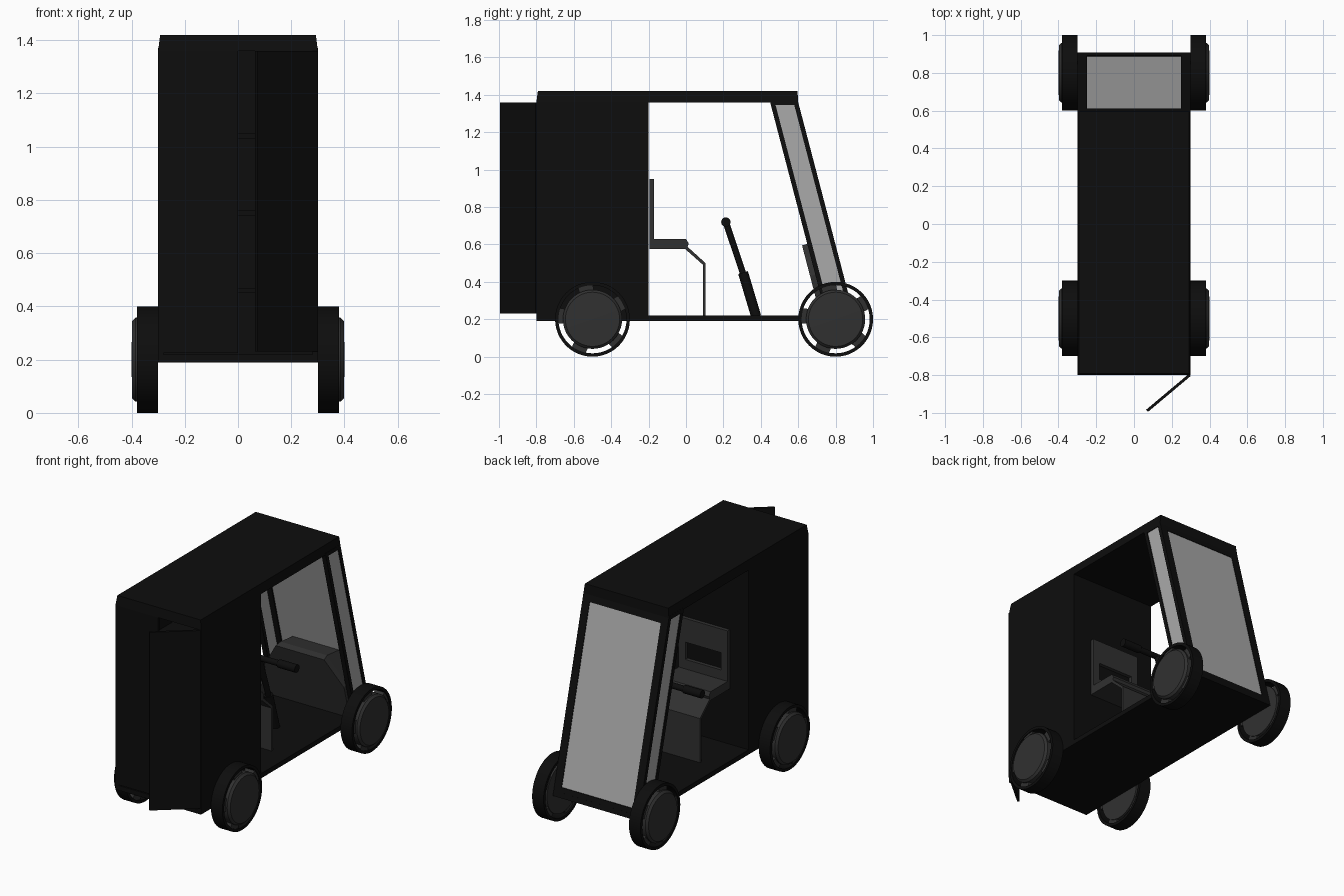
import bpy, bmesh, math
from mathutils import Matrix, Vector

if "Cube" in bpy.data.objects:
    bpy.data.objects.remove(bpy.data.objects["Cube"])


def mat(name, v, a=1.0):
    m = bpy.data.materials.new(name)
    m.diffuse_color = (v, v, v, a)
    m.use_nodes = True
    m.node_tree.nodes["Principled BSDF"].inputs["Base Color"].default_value = m.diffuse_color
    return m


BLACK, DARK, GLASS = mat("black", 0.004), mat("dark_grey", 0.03), mat("glass", 0.4)


def finish(name, bm, m, smooth=False):
    bmesh.ops.recalc_face_normals(bm, faces=bm.faces)
    me = bpy.data.meshes.new(name)
    bm.to_mesh(me)
    bm.free()
    me.materials.append(m)
    ob = bpy.data.objects.new(name, me)
    bpy.context.collection.objects.link(ob)
    if smooth:
        bpy.context.view_layer.objects.active = ob
        bpy.ops.object.select_all(action='DESELECT')
        ob.select_set(True)
        bpy.ops.object.shade_smooth_by_angle(angle=math.radians(35))
    return ob


def box(name, x, y, z, m):
    bm = bmesh.new()
    bmesh.ops.create_cube(bm, size=1)
    for v in bm.verts:
        v.co = [r[0] if c < 0 else r[1] for c, r in zip(v.co, (x, y, z))]
    return finish(name, bm, m)


def prism(name, profile, x0, x1, m):
    """Extrude a (y, z) profile from x0 to x1."""
    bm = bmesh.new()
    f = bm.faces.new([bm.verts.new((x0, y, z)) for y, z in profile])
    r = bmesh.ops.extrude_face_region(bm, geom=[f])
    bmesh.ops.translate(bm, vec=(x1 - x0, 0, 0),
                        verts=[g for g in r["geom"] if isinstance(g, bmesh.types.BMVert)])
    return finish(name, bm, m)


def lathe(name, profile, centre, side, m, segs=48):
    """Spin a closed (x, radius) profile about the wheel axle."""
    bm = bmesh.new()
    rings = []
    for i in range(segs):
        a = 2 * math.pi * i / segs
        rings.append([bm.verts.new((side * x, centre[0] + r * math.cos(a), centre[1] + r * math.sin(a)))
                      for x, r in profile])
    n = len(profile)
    for i in range(segs):
        a, b = rings[i], rings[(i + 1) % segs]
        for j in range(n):
            bm.faces.new((a[j], a[(j + 1) % n], b[(j + 1) % n], b[j]))
    bmesh.ops.remove_doubles(bm, verts=bm.verts, dist=1e-5)
    return finish(name, bm, m, True)


# slope of the windscreen: y of its outer face at height z
def screen_y(z):
    return 0.6 + (1.36 - z) * 0.262


def slanted(front, back, z0, z1):
    return [(screen_y(z0) - front, z0), (screen_y(z1) - front, z1),
            (screen_y(z1) - back, z1), (screen_y(z0) - back, z0)]


# floor and roof
prism("floor", [(-0.8, 0.19), (0.907, 0.19), (0.899, 0.22), (-0.8, 0.22)], -0.3, 0.3, BLACK)
roof = box("roof", (-0.3, 0.3), (-0.8, 0.6), (1.36, 1.42), BLACK)
for v in roof.data.vertices:
    if v.co.z > 1.4:
        v.co.x *= 0.975
        v.co.y += 0.008 if v.co.y < 0 else -0.004

# cargo box with one closed and one open rear door
for s, n in ((-1, "left"), (1, "right")):
    box("cargo_wall_" + n, sorted((s * 0.28, s * 0.3)), (-0.8, -0.2), (0.22, 1.36), BLACK)
box("cargo_bulkhead", (-0.28, 0.28), (-0.22, -0.2), (0.22, 1.36), BLACK)
box("cargo_door_closed", (-0.28, 0), (-0.8, -0.785), (0.225, 1.36), BLACK)
door = box("cargo_door_open", (-0.295, 0), (0, 0.015), (0.23, 1.36), BLACK)
door.data.transform(Matrix.Translation((0.3, -0.805, 0)) @ Matrix.Rotation(math.radians(40), 4, 'Z'))
for i in range(3):
    z = 0.45 + 0.29 * i
    box("cargo_shelf", (-0.28, 0.28), (-0.74, -0.22), (z, z + 0.02), BLACK)

# windscreen, side windows and their pillars
prism("windscreen", slanted(0.004, 0.016, 0.24, 1.36), -0.25, 0.25, GLASS)
prism("windscreen_sill", slanted(0, 0.025, 0.2, 0.25), -0.25, 0.25, BLACK)
prism("windscreen_header", slanted(0, 0.025, 1.32, 1.37), -0.25, 0.25, BLACK)
for s in (-1, 1):
    prism("front_pillar", slanted(0, 0.025, 0.2, 1.37), s * 0.25, s * 0.3, BLACK)
    prism("rear_pillar", slanted(0.125, 0.15, 0.2, 1.37), s * 0.27, s * 0.3, BLACK)
    prism("side_window", slanted(0.025, 0.125, 0.2, 1.345), s * 0.285, s * 0.295, GLASS)
    prism("side_window_header", slanted(0.025, 0.125, 1.345, 1.37), s * 0.27, s * 0.3, BLACK)

# dashboard leaning with the windscreen
bm = bmesh.new()
outline = [(-0.28, 0.22), (0.28, 0.22), (0.28, 0.43), (0.17, 0.595), (-0.17, 0.595), (-0.28, 0.43)]
rear = [bm.verts.new((x, screen_y(z) - 0.18, z)) for x, z in outline]
mid = [bm.verts.new((x * 0.96, screen_y(z) - 0.14, z + (0.012 if z > 0.3 else 0))) for x, z in outline]
front = [bm.verts.new((x * 0.96, screen_y(z) - 0.02, z)) for x, z in outline]
bm.faces.new(rear)
bm.faces.new(front)
for a, b in ((rear, mid), (mid, front)):
    for i in range(6):
        bm.faces.new((a[i], a[(i + 1) % 6], b[(i + 1) % 6], b[i]))
finish("dashboard", bm, DARK)

# seat: cushion, leg panel, backrest with an opening
W = 0.172
prism("seat_cushion", [(-0.195, 0.575), (0.005, 0.575), (0.015, 0.605), (0, 0.63), (-0.195, 0.63)], -W, W, DARK)
prism("seat_leg_panel", [(0, 0.595), (0.105, 0.5), (0.105, 0.22), (0.09, 0.22), (0.09, 0.492), (-0.015, 0.585)],
      -W, W, DARK)
Y = (-0.195, -0.172)
box("backrest_lower", (-W, W), Y, (0.63, 0.69), DARK)
box("backrest_upper", (-W, W), Y, (0.80, 0.95), DARK)
for s in (-1, 1):
    box("backrest_side", sorted((s * 0.125, s * W)), Y, (0.69, 0.80), DARK)


# steering post and handlebar
def rod(name, a, b, r, m, segs):
    a, b = Vector(a), Vector(b)
    d = b - a
    bm = bmesh.new()
    mx = Matrix.Translation((a + b) / 2) @ d.to_track_quat('Z', 'Y').to_matrix().to_4x4()
    bmesh.ops.create_cone(bm, cap_ends=True, segments=segs, radius1=r, radius2=r, depth=d.length, matrix=mx)
    return finish(name, bm, m, True)


rod("steering_post_lower", (0, 0.375, 0.215), (0, 0.305, 0.45), 0.027, BLACK, 24)
rod("steering_post_upper", (0, 0.31, 0.43), (0, 0.213, 0.72), 0.017, BLACK, 24)
rod("handlebar", (-0.2, 0.213, 0.72), (0.2, 0.213, 0.72), 0.018, BLACK, 24)
for s in (-1, 1):
    rod("handlebar_grip", (s * 0.14, 0.213, 0.72), (s * 0.265, 0.213, 0.72), 0.025, BLACK, 24)

# wheels: open tyre ring, hub drum and connecting blocks
for s in (-1, 1):
    for y, n in ((0.8, "front"), (-0.5, "rear")):
        c = (y, 0.2)
        lathe(n + "_tyre", [(0.3, 0.182), (0.3, 0.2), (0.38, 0.2), (0.38, 0.182)], c, s, BLACK)
        lathe(n + "_hub", [(0.305, 0), (0.305, 0.158), (0.385, 0.158), (0.398, 0.145), (0.4, 0)], c, s, DARK)
        for k in range(5):
            a = math.radians(30 + 72 * k)
            blk = box(n + "_wheel_block", sorted((s * 0.31, s * 0.375)), (0.14, 0.183), (-0.04, 0.04), DARK)
            blk.data.transform(Matrix.Translation((0, y, 0.2)) @ Matrix.Rotation(a, 4, 'X'))
